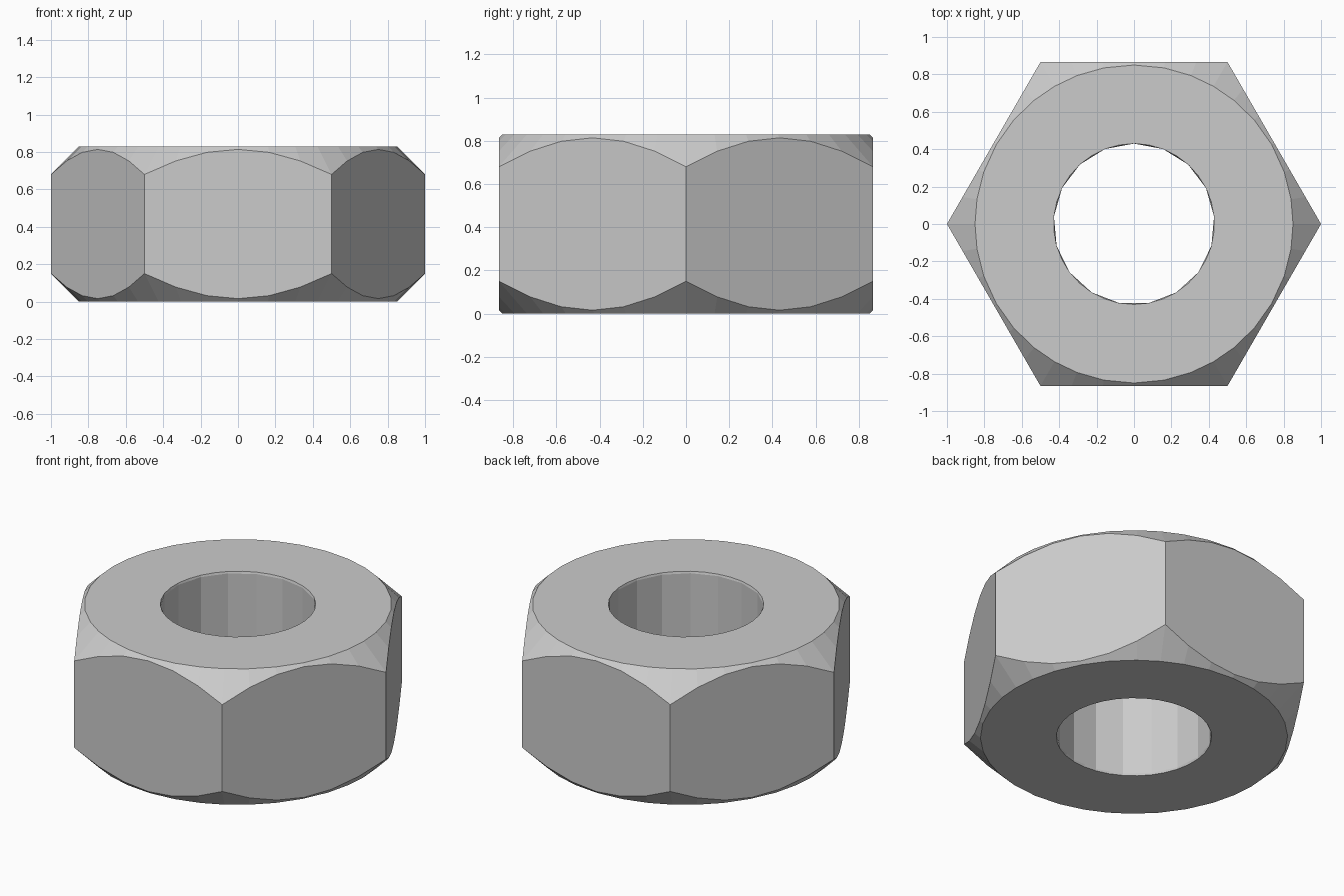
import bpy, bmesh
from math import sin, cos, pi, radians, hypot

if "Cube" in bpy.data.objects:
    bpy.data.objects.remove(bpy.data.objects["Cube"])

HEIGHT, TOP_R, BORE_R, SIDES, STEPS, FACETS = 0.83, 0.85, 0.43, 6, 6, 17
RIM = 0.012

bm = bmesh.new()


def ring(points):
    return [bm.verts.new(p) for p in points]


def skin(a, b):
    n = len(a)
    for i in range(n):
        j = (i + 1) % n
        bm.faces.new((a[i], a[j], b[j], b[i]))


# hexagon outline, each side divided evenly
corners = [(cos(radians(60 * i)), sin(radians(60 * i))) for i in range(SIDES)]
outline = []
for i in range(SIDES):
    (ax, ay), (bx, by) = corners[i], corners[(i + 1) % SIDES]
    for k in range(STEPS):
        t = k / STEPS
        outline.append((ax + (bx - ax) * t, ay + (by - ay) * t))


def face_circle(z):
    return ring((x / hypot(x, y) * TOP_R, y / hypot(x, y) * TOP_R, z) for x, y in outline)


# conical chamfers cut curved arcs into the six flats
low = face_circle(0)
high = face_circle(HEIGHT)
low_arc = ring((x, y, hypot(x, y) - TOP_R) for x, y in outline)
high_arc = ring((x, y, HEIGHT - hypot(x, y) + TOP_R) for x, y in outline)
skin(low, low_arc)
skin(high_arc, high)
for s in range(SIDES):
    ids = [(s * STEPS + k) % len(outline) for k in range(STEPS + 1)]
    bm.faces.new([low_arc[i] for i in ids] + [high_arc[i] for i in reversed(ids)])


# round rim easing into a faceted bore
def bore_ring(z, faceted):
    pts = []
    for i in range(2 * FACETS):
        a = pi / 2 + pi * i / FACETS
        r = BORE_R * (cos(pi / FACETS) if faceted and i % 2 else 1)
        pts.append((r * cos(a), r * sin(a), z))
    return ring(pts)


bore = [bore_ring(HEIGHT, False), bore_ring(HEIGHT - RIM, True),
        bore_ring(RIM, True), bore_ring(0, False)]
for a, b in zip(bore, bore[1:]):
    skin(a, b)

# flat ring faces at top and bottom
for outer, inner in ((high, bore[0]), (low, bore[3])):
    edges = []
    for loop in (outer, inner):
        edges += [bm.edges.get((loop[i - 1], loop[i])) for i in range(len(loop))]
    bmesh.ops.triangle_fill(bm, edges=edges, use_beauty=True, use_dissolve=False)

bmesh.ops.recalc_face_normals(bm, faces=bm.faces)
mesh = bpy.data.meshes.new("hex_nut")
bm.to_mesh(mesh)
bm.free()
bpy.context.collection.objects.link(bpy.data.objects.new("hex_nut", mesh))
